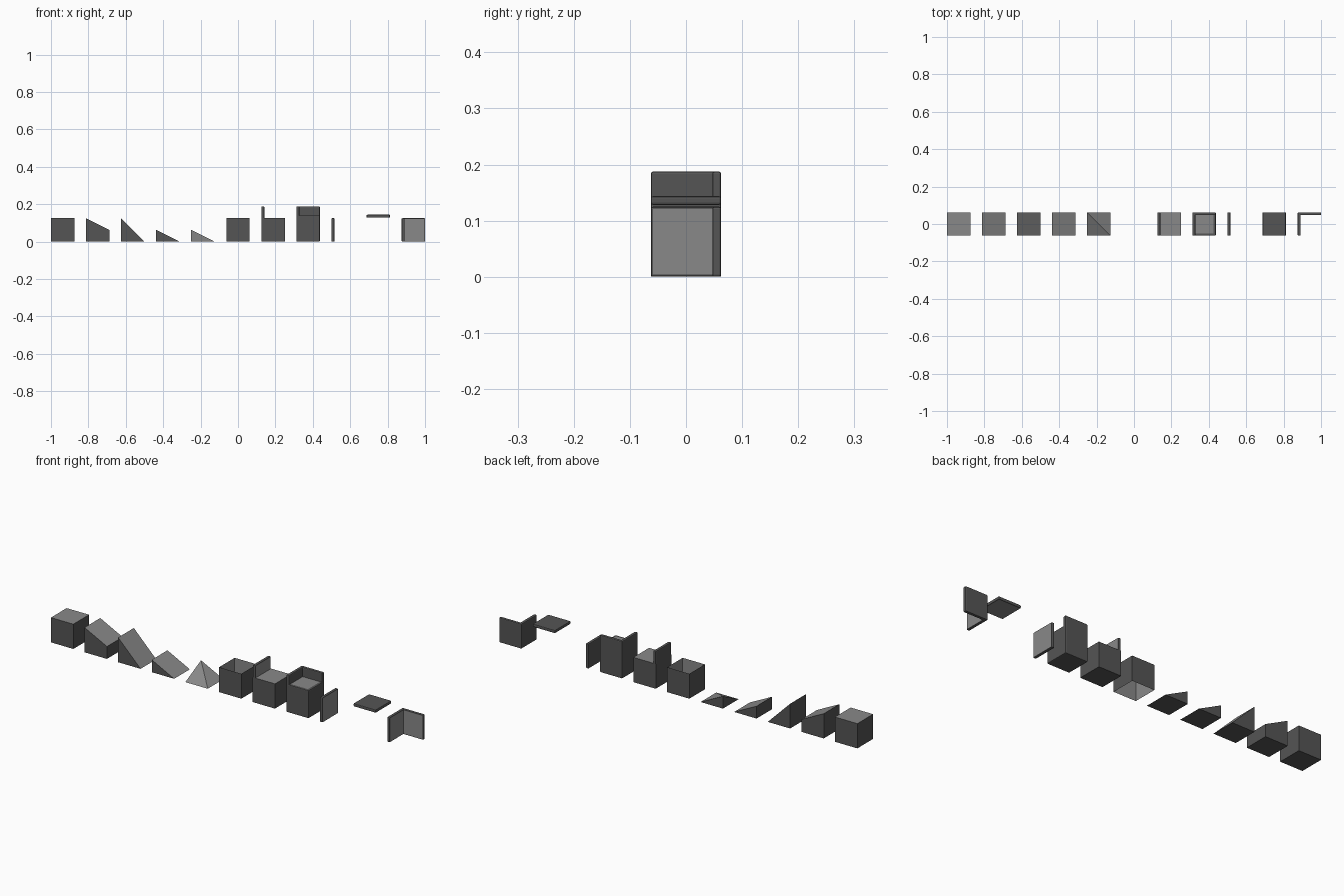
import bpy, bmesh
from mathutils import Vector

if "Cube" in bpy.data.objects:
    bpy.data.objects.remove(bpy.data.objects["Cube"])

S = 0.125          # block size
H = S / 2
T = S / 8          # panel thickness
B = 0.004          # edge rounding
X = [-0.9375 + 0.1875 * i for i in range(11)]   # block centres


def material(name, g):
    m = bpy.data.materials.new(name)
    m.diffuse_color = (g, g, g, 1)
    m.use_nodes = True
    m.node_tree.nodes["Principled BSDF"].inputs["Base Color"].default_value = m.diffuse_color
    return m


DARK = material("dark_grey", 0.09)
LIGHT = material("light_grey", 0.25)
UP, DOWN = Vector((0, 0, 1)), Vector((0, 0, -1))
RIGHT, FRONT, BACK = Vector((1, 0, 0)), Vector((0, -1, 0)), Vector((0, 1, 0))


def finish(name, bm, x, light=None):
    """Make the object; faces for which light(face) holds are light grey."""
    me = bpy.data.meshes.new(name)
    me.materials.append(DARK)
    me.materials.append(LIGHT)
    bm.normal_update()
    for f in bm.faces:
        f.material_index = 1 if light and light(f) else 0
    bm.to_mesh(me)
    bm.free()
    ob = bpy.data.objects.new(name, me)
    ob.location.x = x
    bpy.context.collection.objects.link(ob)


def facing(*dirs):
    return lambda f: any(f.normal.dot(d) > 0.99 for d in dirs)


def box(name, x, lo, hi, bevel=0.0, light=(), inset=0.0):
    bm = bmesh.new()
    bmesh.ops.create_cube(bm, size=1)
    for v in bm.verts:
        v.co = [lo[i] + (v.co[i] + 0.5) * (hi[i] - lo[i]) for i in range(3)]
    if bevel:
        bmesh.ops.bevel(bm, geom=bm.edges[:], offset=bevel, segments=2,
                        profile=0.5, affect='EDGES')
    test = facing(*light)
    if inset:   # light centre inside a dark border
        bm.normal_update()
        top = [f for f in bm.faces if test(f)]
        bmesh.ops.inset_region(bm, faces=top, thickness=inset)
        finish(name, bm, x, lambda f: f in top)
    else:
        finish(name, bm, x, test)


def hull(name, x, pts):
    bm = bmesh.new()
    for p in pts:
        bm.verts.new(p)
    bmesh.ops.convex_hull(bm, input=bm.verts[:])
    bmesh.ops.dissolve_limit(bm, angle_limit=0.01, verts=bm.verts[:], edges=bm.edges[:])
    bmesh.ops.recalc_face_normals(bm, faces=bm.faces)
    finish(name, bm, x, lambda f: f.normal.z > 0.1)


def wedge(name, x, profile):
    hull(name, x, [(px, y, pz) for px, pz in profile for y in (-H, H)])


def tube(name, x, half, inside):
    bm = bmesh.new()
    bmesh.ops.create_cube(bm, size=1)
    for v in bm.verts:
        v.co = (v.co.x * 2 * half, v.co.y * 2 * half, (v.co.z + 0.5) * S)
    bm.normal_update()
    bmesh.ops.delete(bm, geom=[f for f in bm.faces if abs(f.normal.z) > 0.5], context='FACES_ONLY')
    if inside:
        bmesh.ops.reverse_faces(bm, faces=bm.faces[:])
    finish(name, bm, x, lambda f: inside)


# plain cube and sloped blocks
box("cube_block", X[0], (-H, -H, 0), (H, H, S), light=[UP])
wedge("half_slope_block", X[1], [(-H, 0), (H, 0), (H, H), (-H, S)])
wedge("slope_block", X[2], [(-H, 0), (H, 0), (-H, S)])
wedge("low_slope_block", X[3], [(-H, 0), (H, 0), (-H, H)])
hull("low_corner_slope", X[4], [(-H, -H, 0), (H, -H, 0), (H, H, 0), (-H, H, 0), (-H, H, H)])

# open tube without top and bottom, lighter inside
tube("tube_outside", X[5], H, False)
tube("tube_inside", X[5], H - 0.0008, True)

# cube with one low wall
box("edge_base", X[6], (-H, -H, 0), (H, H, S), light=[UP])
box("edge_wall", X[6], (-H, -H, 0), (-H + T, H, S + H), B, [RIGHT])

# cube with bordered floor and two low walls
box("corner_base", X[7], (-H, -H, 0), (H, H, S + T), B, [UP], T - B)
box("corner_left_wall", X[7], (-H, -H, 0), (-H + T, H, S + H), B)
box("corner_back_wall", X[7], (-H, H - T, 0), (H, H, S + H), B)

# free panels, lighter on the inner side
box("wall_panel", X[8], (-H, -H, 0), (-H + T, H, S), B, [RIGHT])
box("floor_panel", X[9], (-H, -H, S + 0.003), (H, H, S + 0.003 + T), B, [DOWN])
box("corner_panel_left", X[10], (-H, -H, 0), (-H + T, H, S), B, [RIGHT])
box("corner_panel_back", X[10], (-H, H - T, 0), (H, H, S), B, [FRONT])
